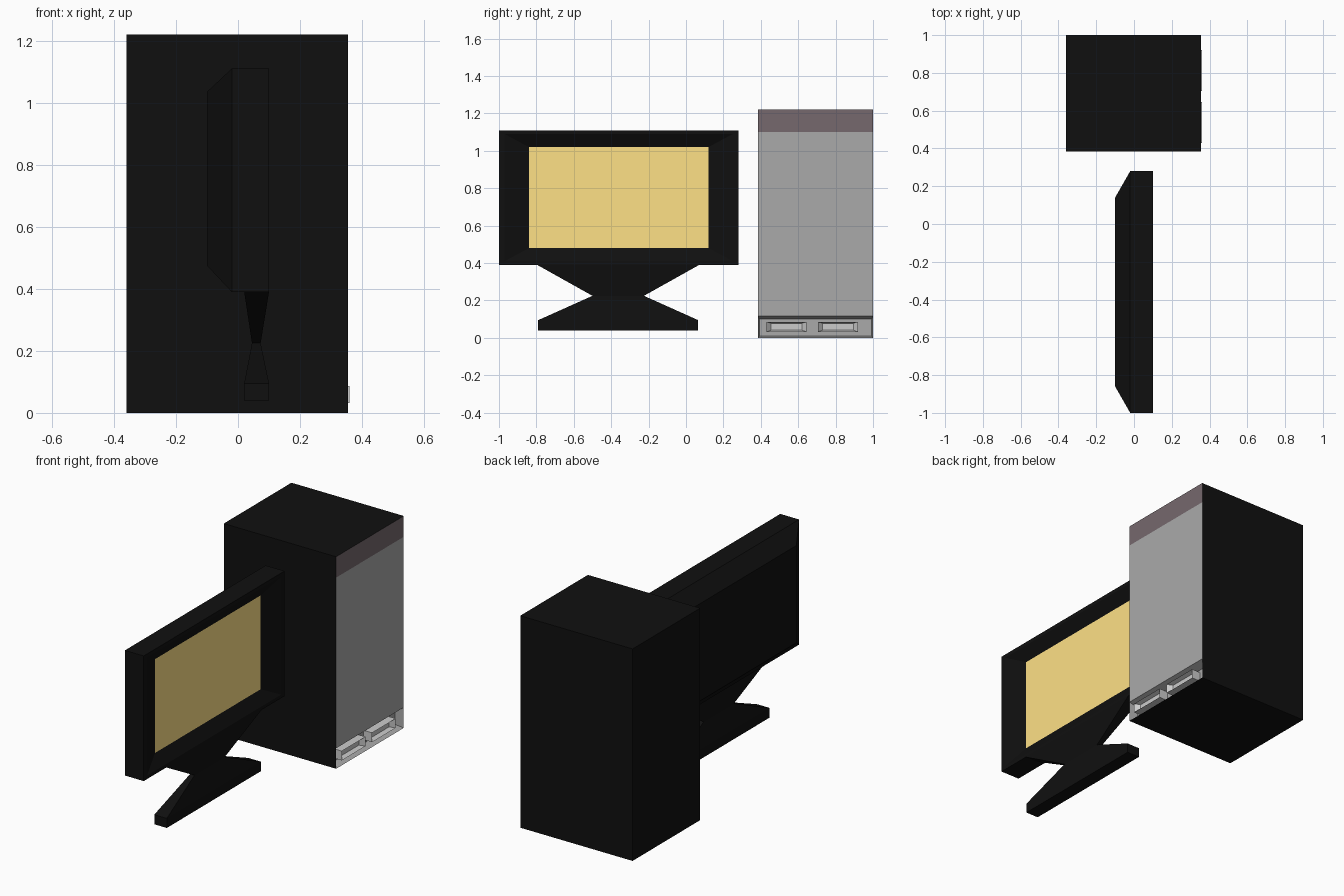
import bpy

if "Cube" in bpy.data.objects:
    bpy.data.objects.remove(bpy.data.objects["Cube"])


def material(name, rgb):
    m = bpy.data.materials.new(name)
    m.diffuse_color = (*rgb, 1)
    m.use_nodes = True
    m.node_tree.nodes["Principled BSDF"].inputs["Base Color"].default_value = m.diffuse_color
    return m


BLACK = material("black_plastic", (0.005, 0.005, 0.005))
GREY = material("panel_grey", (0.4, 0.4, 0.4))
MAUVE = material("trim_mauve", (0.18, 0.14, 0.155))
TAN = material("screen_tan", (1.0, 0.75, 0.24))


def rect_x(x, y0, y1, z0, z1):
    return [(x, y0, z0), (x, y1, z0), (x, y1, z1), (x, y0, z1)]


def rect_z(z, x0, x1, y0, y1):
    return [(x0, y0, z), (x1, y0, z), (x1, y1, z), (x0, y1, z)]


def loft(name, rings, mat=None, start=True, end=True):
    """Skin a series of four-point rings, optionally capping the ends."""
    verts = [p for r in rings for p in r]
    faces = []
    for k in range(len(rings) - 1):
        a = 4 * k
        for i in range(4):
            j = (i + 1) % 4
            faces.append((a + i, a + j, a + 4 + j, a + 4 + i))
    n = len(verts)
    if start:
        faces.append((3, 2, 1, 0))
    if end:
        faces.append((n - 4, n - 3, n - 2, n - 1))
    mesh = bpy.data.meshes.new(name)
    mesh.from_pydata(verts, [], faces)
    if mat:
        mesh.materials.append(mat)
    ob = bpy.data.objects.new(name, mesh)
    bpy.context.collection.objects.link(ob)
    return ob


# Tower case, open at its +x front
Y0, Y1, FRONT = 0.385, 1.0, 0.355
loft("tower_case", [rect_x(-0.36, Y0, Y1, 0, 1.22),
                    rect_x(FRONT, Y0, Y1, 0, 1.22)], BLACK, end=False)

# Front panel and top trim
loft("tower_front_panel", [rect_x(FRONT, Y0, Y1, 0.118, 1.10)], GREY, start=False)
loft("tower_top_trim", [rect_x(FRONT, Y0, Y1, 1.10, 1.22)], MAUVE, start=False)

# Recessed port bay at the bottom of the front
loft("port_bay", [rect_x(FRONT, Y0, Y1, 0, 0.118),
                  rect_x(0.305, Y0 + 0.008, Y1 - 0.008, 0.01, 0.10)],
     GREY, start=False)

# Two hollow sockets with sloping inner walls
for i, y in enumerate((0.43, 0.705)):
    loft(f"port_socket_{i + 1}", [
        rect_x(0.305, y, y + 0.215, 0.032, 0.086),
        rect_x(0.36, y, y + 0.215, 0.032, 0.086),
        rect_x(0.335, y + 0.025, y + 0.19, 0.041, 0.078)])

# Monitor housing: tapered back, rim, bezel sloping in to the screen
loft("monitor_housing", [
    rect_x(-0.10, -0.86, 0.14, 0.475, 1.035),
    rect_x(-0.02, -1.0, 0.28, 0.39, 1.11),
    rect_x(0.10, -1.0, 0.28, 0.39, 1.11),
    rect_x(0.10, -0.97, 0.25, 0.41, 1.09),
    rect_x(0.06, -0.84, 0.12, 0.48, 1.02)], BLACK, end=False)
loft("monitor_screen", [rect_x(0.06, -0.84, 0.12, 0.48, 1.02)], TAN, start=False)

# Waisted stand with a flat foot
loft("monitor_stand", [
    rect_z(0.04, 0.02, 0.10, -0.79, 0.065),
    rect_z(0.095, 0.02, 0.10, -0.79, 0.065),
    rect_z(0.225, 0.045, 0.073, -0.50, -0.225),
    rect_z(0.39, 0.02, 0.10, -0.795, 0.07)], BLACK)
